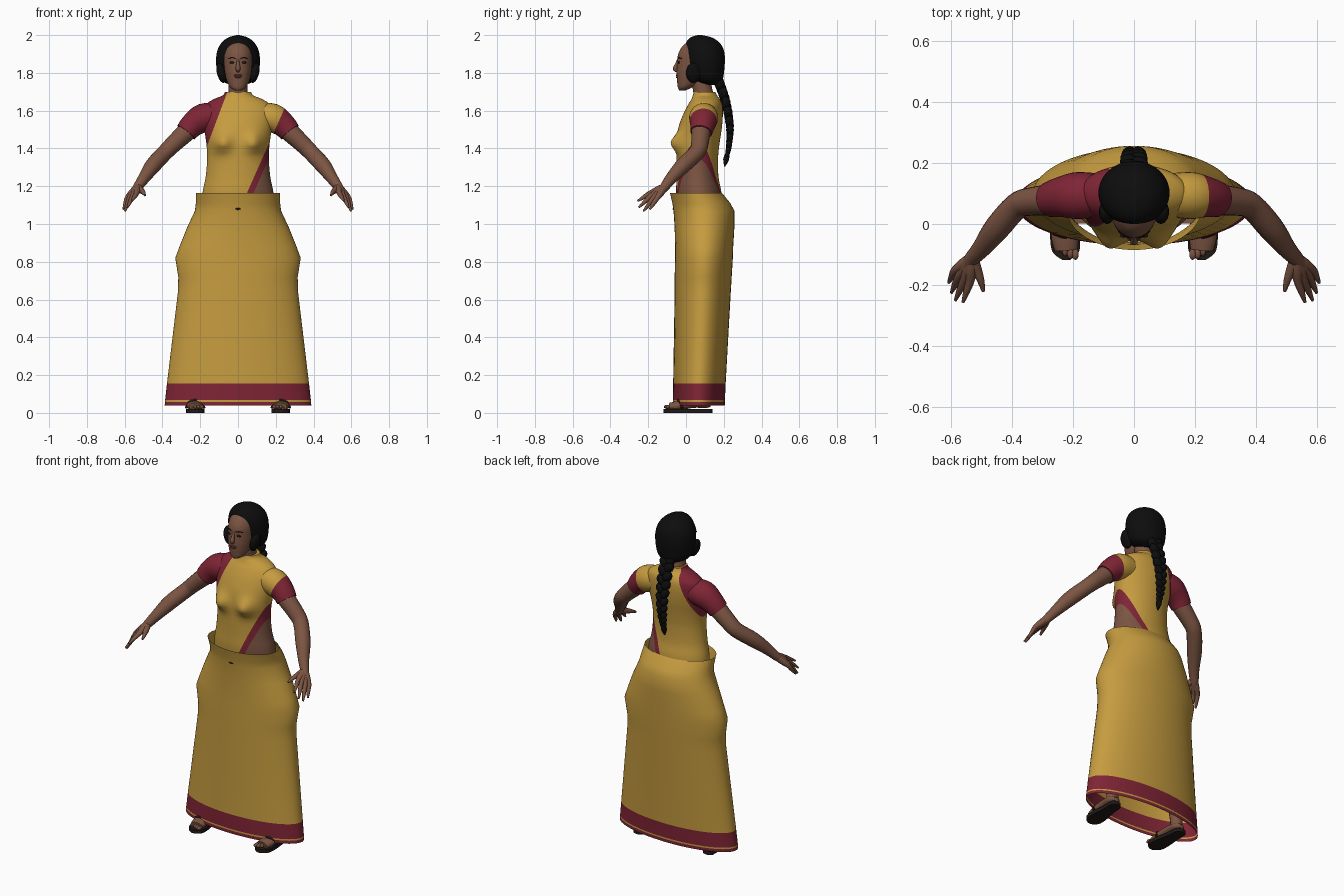
import bpy, bmesh, math
from mathutils import Vector, Matrix

cube = bpy.data.objects.get("Cube")
if cube:
    bpy.data.objects.remove(cube, do_unlink=True)


def material(name, rgb):
    m = bpy.data.materials.new(name)
    m.use_nodes = True
    m.diffuse_color = (*rgb, 1)
    node = next(n for n in m.node_tree.nodes if n.type == 'BSDF_PRINCIPLED')
    node.inputs["Base Color"].default_value = (*rgb, 1)
    node.inputs["Roughness"].default_value = 0.8
    return m


YELLOW = material("mustard cloth", (0.56, 0.33, 0.05))
RED = material("crimson cloth", (0.21, 0.018, 0.035))
SKIN = material("brown skin", (0.2, 0.09, 0.055))
HAIR = material("black hair", (0.004, 0.004, 0.004))
LIPS = material("lips", (0.16, 0.05, 0.045))
SOLE = material("dark leather", (0.015, 0.01, 0.008))


def smooth_rows(rows, steps=4):
    """Catmull-Rom interpolation of tuples of numbers."""
    out = []
    for i in range(len(rows) - 1):
        a, b, c, d = (rows[max(0, min(len(rows) - 1, i + k))] for k in (-1, 0, 1, 2))
        for s in range(steps):
            t = s / steps
            out.append(tuple(
                q + 0.5 * t * (r - p + t * (2 * p - 5 * q + 4 * r - w + t * (3 * (q - r) + w - p)))
                for p, q, r, w in zip(a, b, c, d)))
    return out + [tuple(rows[-1])]


def skin_rings(bm, rings, caps=True):
    loops = [[bm.verts.new(p) for p in ring] for ring in rings]
    n = len(loops[0])
    for a, b in zip(loops, loops[1:]):
        for i in range(n):
            j = (i + 1) % n
            bm.faces.new((a[i], a[j], b[j], b[i]))
    if caps:
        bm.faces.new(loops[0])
        bm.faces.new(loops[-1])


def body_loft(bm, rows, n=48, caps=True):
    """Stacked ovals; each row is height, half width, front y, back y."""
    rings = []
    for z, w, yf, yb in rows:
        angles = [2 * math.pi * i / n for i in range(n)]
        rings.append([(w * math.cos(a), (yf + yb) / 2 + (yb - yf) / 2 * math.sin(a), z) for a in angles])
    skin_rings(bm, rings, caps)


def tube(bm, pts, n=14, wide=1, tall=1, side=1):
    """Rounded limb through points of x, y, z, radius."""
    rows = smooth_rows(pts)
    path = [Vector((side * r[0], r[1], r[2])) for r in rows]
    rings = []
    for i, p in enumerate(path):
        t = (path[min(i + 1, len(path) - 1)] - path[max(i - 1, 0)]).normalized()
        u = t.cross(Vector((0, 1, 0) if abs(t.z) > 0.9 else (0, 0, 1))).normalized()
        v = u.cross(t)
        r = rows[i][3]
        rings.append([p + r * (wide * math.cos(2 * math.pi * k / n) * u
                               + tall * math.sin(2 * math.pi * k / n) * v) for k in range(n)])
    skin_rings(bm, rings)


def ball(bm, centre, size, turn=0):
    m = Matrix.Translation(centre) @ Matrix.Rotation(turn, 4, 'Y') @ Matrix.Diagonal((*size, 1))
    bmesh.ops.create_uvsphere(bm, u_segments=14, v_segments=9, radius=1, matrix=m)


def cut(bm, point, normal):
    bmesh.ops.bisect_plane(bm, geom=bm.verts[:] + bm.edges[:] + bm.faces[:],
                           plane_co=point, plane_no=normal)


def finish(name, bm, mats, rule=None, angle=50):
    bmesh.ops.recalc_face_normals(bm, faces=bm.faces)
    if rule:
        for f in bm.faces:
            f.material_index = rule(f.calc_center_median())
    me = bpy.data.meshes.new(name)
    bm.to_mesh(me)
    bm.free()
    for m in mats:
        me.materials.append(m)
    ob = bpy.data.objects.new(name, me)
    bpy.context.collection.objects.link(ob)
    bpy.ops.object.select_all(action='DESELECT')
    ob.select_set(True)
    bpy.context.view_layer.objects.active = ob
    bpy.ops.object.shade_smooth_by_angle(angle=math.radians(angle))
    return ob


# Long skirt: open at both ends, with a striped border
bm = bmesh.new()
body_loft(bm, [(0.04, .388, -.07, .205), (0.058, .387, -.07, .206), (0.067, .386, -.07, .206),
               (0.155, .376, -.068, .21), (0.64, .318, -.06, .237), (0.72, .316, -.06, .242),
               (0.82, .332, -.058, .248), (0.88, .31, -.058, .25), (0.98, .27, -.06, .256),
               (1.07, .228, -.066, .256), (1.11, .223, -.072, .235), (1.165, .222, -.085, .19)],
          n=64, caps=False)
finish("skirt", bm, [YELLOW, RED], lambda c: int(c.z < .058 or .067 < c.z < .155))

# Navel mark on the skirt front
bm = bmesh.new()
ball(bm, (0, -.067, 1.08), (.014, .004, .005))
finish("navel_mark", bm, [SOLE])


# Drape edges, as x for a given height
def shoulder_edge(z):
    return -.165 + (z - 1.41) * .375


def drape_edge(z):
    return .05 + (z - 1.17) * .444


# Torso with blouse, diagonal drape and bare midriff
bm = bmesh.new()
body_loft(bm, smooth_rows([(1.08, .195, -.045, .19), (1.17, .187, -.052, .187), (1.25, .171, -.05, .172),
                           (1.35, .163, -.05, .17), (1.43, .168, -.05, .178), (1.51, .18, -.04, .19),
                           (1.58, .187, -.015, .195), (1.63, .172, .01, .192), (1.66, .13, .028, .18),
                           (1.68, .082, .036, .165), (1.7, .068, .042, .155)], 5), n=64)
for v in bm.verts:
    if v.co.y < .06:
        v.co.y -= .045 * math.exp(-((abs(v.co.x) - .085) / .048) ** 2 - ((v.co.z - 1.43) / .05) ** 2)
cut(bm, (-.165, 0, 1.41), (1, 0, -.375))
cut(bm, (.05, 0, 1.17), (1, 0, -.444))
cut(bm, (.085, 0, 1.17), (1, 0, -.444))
for hem in (1.37, 1.41):
    cut(bm, (0, 0, hem), (0, 0, 1))


def torso_colour(c):
    if c.x < shoulder_edge(c.z) and c.z > 1.41:
        return 1
    if c.x > drape_edge(c.z):
        return 1 if c.x < drape_edge(c.z) + .035 or c.z > 1.37 else 2
    return 0


finish("torso", bm, [YELLOW, RED, SKIN], torso_colour)

for s, label in ((1, "left"), (-1, "right")):
    # Sleeve, partly covered by the drape on the left
    bm = bmesh.new()
    tube(bm, [(.11, .095, 1.57, .07), (.185, .093, 1.56, .077), (.24, .088, 1.525, .066),
              (.275, .08, 1.485, .058)], n=28, side=s)
    cut(bm, (.05, 0, 1.17), (1, 0, -.444))
    finish(label + "_sleeve", bm, [YELLOW, RED], lambda c: int(c.x < 0 or c.x > drape_edge(c.z)))

    # Arm with palm and fingers
    bm = bmesh.new()
    tube(bm, [(.2, .09, 1.55, .05), (.27, .08, 1.49, .051), (.34, .073, 1.425, .046),
              (.385, .058, 1.38, .043), (.45, -.015, 1.31, .042), (.5, -.08, 1.24, .031),
              (.535, -.118, 1.19, .024), (.55, -.14, 1.17, .02)], n=20, side=s)
    wrist = (.53, -.112, 1.197, .02)
    fingers = [((.537, -.188, 1.163), (.56, -.256, 1.122)), ((.556, -.183, 1.15), (.585, -.25, 1.088)),
               ((.573, -.17, 1.14), (.598, -.225, 1.068)), ((.586, -.152, 1.138), (.607, -.192, 1.078))]
    for knuckle, tip in fingers:
        mid = tuple((a + b) / 2 for a, b in zip(wrist, knuckle))
        bend = tuple((a + b) / 2 for a, b in zip(knuckle, tip))
        tube(bm, [wrist, (*mid, .02), (*knuckle, .014), (*bend, .011), (*tip, .005)], n=10, side=s)
    tube(bm, [wrist, (.515, -.15, 1.18, .017), (.502, -.185, 1.168, .012), (.493, -.22, 1.152, .006)],
         n=10, side=s)
    finish(label + "_arm", bm, [SKIN])

    # Leg, foot and toes
    bm = bmesh.new()
    tube(bm, [(.17, .08, .7, .08), (.2, .09, .4, .06), (.228, .09, .12, .036), (.232, .09, .04, .036)], side=s)
    tube(bm, [(.236, .13, .04, .015), (.234, .105, .046, .03), (.23, .04, .05, .034),
              (.226, -.04, .038, .036), (.222, -.085, .033, .03)], wide=1.25, tall=.7, side=s)
    for i in range(5):
        ball(bm, (s * (.192 + .017 * i), -.098 + .003 * i * i, .032), (.0115 - .001 * i, .02, .011))
    finish(label + "_leg", bm, [SKIN])

    # Sandal sole and strap
    bm = bmesh.new()
    outline = [(y, w) for y, w in smooth_rows([(.14, .008), (.125, .032), (.06, .036), (-.03, .048),
                                              (-.09, .044), (-.118, .012)])]
    edge = [(s * (.228 + w + .05 * y), y) for y, w in outline]
    edge += [(s * (.228 - w + .05 * y), y) for y, w in reversed(outline)]
    skin_rings(bm, [[(x, y, z) for x, y in edge] for z in (0, .021)])
    finish(label + "_sandal", bm, [SOLE], angle=40)
    bm = bmesh.new()
    tube(bm, [(.178, -.02, .025, .007), (.2, -.035, .062, .007), (.23, -.04, .067, .007),
              (.26, -.03, .055, .007), (.275, -.02, .025, .007)], n=8, side=s)
    finish(label + "_sandal_strap", bm, [SOLE])

    # Eye and brow
    bm = bmesh.new()
    ball(bm, (s * .033, -.039, 1.855), (.014, .006, .006))
    finish(label + "_eye", bm, [SOLE])
    bm = bmesh.new()
    tube(bm, [(.014, -.045, 1.876, .002), (.033, -.038, 1.881, .003), (.052, -.023, 1.874, .002)], n=6, side=s)
    finish(label + "_brow", bm, [HAIR])

# Head, neck and nose
bm = bmesh.new()
body_loft(bm, smooth_rows([(1.708, .018, -.036, .0), (1.722, .04, -.043, .03), (1.755, .058, -.047, .08),
                           (1.8, .07, -.05, .12), (1.86, .076, -.046, .14), (1.9, .075, -.041, .14),
                           (1.94, .062, -.02, .13), (1.965, .04, .01, .11)]))
tube(bm, [(0, .1, 1.64, .056), (0, .09, 1.7, .051), (0, .07, 1.8, .05)], n=24)
tube(bm, [(0, -.041, 1.872, .006), (0, -.05, 1.845, .009), (0, -.057, 1.822, .013), (0, -.046, 1.809, .008)], n=10)
finish("head", bm, [SKIN])

bm = bmesh.new()
for z, w in ((1.787, .024), (1.778, .02)):
    ball(bm, (0, -.047, z), (w, .007, .0055))
finish("mouth", bm, [LIPS])

# Hair cap gathered at the nape
bm = bmesh.new()
body_loft(bm, smooth_rows([(1.735, .03, .1, .165), (1.75, .075, .06, .185), (1.775, .1, .025, .197),
                           (1.82, .113, .006, .203), (1.88, .116, -.004, .206), (1.93, .105, -.006, .197),
                           (1.965, .082, .003, .172), (1.988, .05, .025, .135), (2.0, .008, .06, .085)]))
for s in (1, -1):
    ball(bm, (s * .088, .04, 1.8), (.024, .04, .055), s * .25)
finish("hair", bm, [HAIR])

# Braid of crossing strands down the back
bm = bmesh.new()
line = smooth_rows([(1.75, .175, .044), (1.64, .212, .042), (1.52, .232, .036),
                    (1.42, .228, .027), (1.36, .217, .018)], 5)
for i, (z, y, r) in enumerate(line):
    s = 1 if i % 2 else -1
    ball(bm, (s * r * .38, y, z), (r * .62, r * .6, r * .85), s * .6)
tube(bm, [(0, .218, 1.37, .012), (0, .212, 1.34, .016), (0, .205, 1.305, .003)], n=10)
finish("braid", bm, [HAIR])
